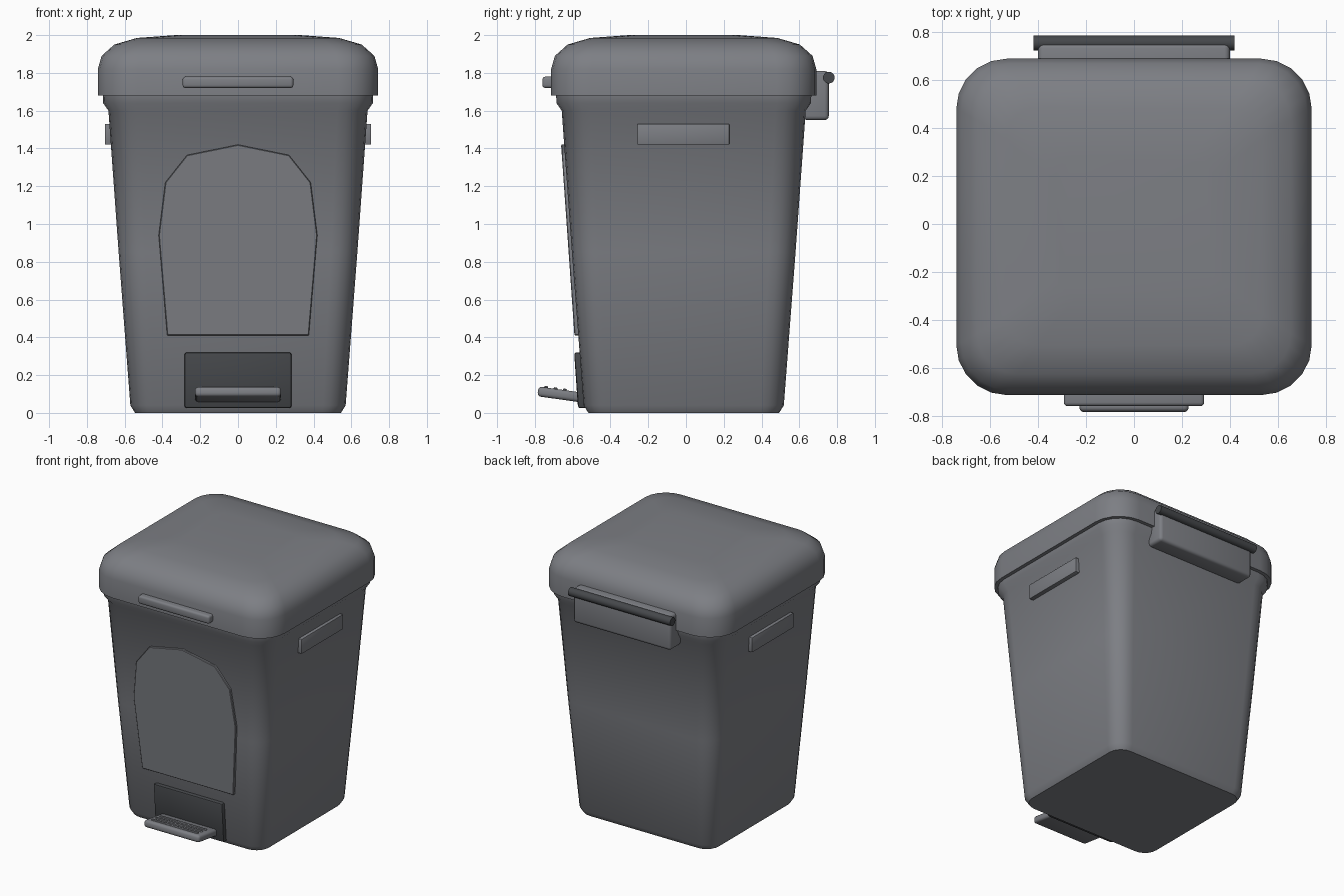
import bpy, bmesh, math
from mathutils import Matrix, Vector

cube = bpy.data.objects.get("Cube")
if cube:
    bpy.data.objects.remove(cube, do_unlink=True)

CENTRE_Y = -0.012
SLOPE = 0.07  # outward lean of the front wall


def material(name, colour):
    m = bpy.data.materials.new(name)
    m.use_nodes = True
    m.diffuse_color = (*colour, 1)
    m.node_tree.nodes["Principled BSDF"].inputs["Base Color"].default_value = (*colour, 1)
    return m


GREY = material("mid grey plastic", (0.205, 0.212, 0.232))
DARK = material("dark grey plastic", (0.06, 0.064, 0.07))


def finish(name, bm, mat, angle=40, bevel=0, segments=2):
    bmesh.ops.recalc_face_normals(bm, faces=bm.faces)
    mesh = bpy.data.meshes.new(name)
    bm.to_mesh(mesh)
    bm.free()
    mesh.materials.append(mat)
    ob = bpy.data.objects.new(name, mesh)
    bpy.context.collection.objects.link(ob)
    bpy.ops.object.select_all(action='DESELECT')
    ob.select_set(True)
    bpy.context.view_layer.objects.active = ob
    if bevel:
        mod = ob.modifiers.new("soft edges", 'BEVEL')
        mod.width = bevel
        mod.segments = segments
        bpy.ops.object.modifier_apply(modifier=mod.name)
    bpy.ops.object.shade_smooth_by_angle(angle=math.radians(angle))
    return ob


def rounded_ring(bm, half_x, z, radius, segments=5):
    """Rounded rectangle, slightly shallower than it is wide."""
    half_y = half_x - 0.04
    ring = []
    for q, (sx, sy) in enumerate([(1, 1), (-1, 1), (-1, -1), (1, -1)]):
        for i in range(segments + 1):
            a = math.pi / 2 * (q + i / segments)
            x = sx * (half_x - radius) + radius * math.cos(a)
            y = sy * (half_y - radius) + radius * math.sin(a)
            ring.append(bm.verts.new((x, y + CENTRE_Y, z)))
    return ring


def loft(name, profile, mat, angle):
    bm = bmesh.new()
    rings = [rounded_ring(bm, *p) for p in profile]
    for a, b in zip(rings, rings[1:]):
        n = len(a)
        for i in range(n):
            bm.faces.new((a[i], a[(i + 1) % n], b[(i + 1) % n], b[i]))
    bm.faces.new(rings[0])
    bm.faces.new(rings[-1])
    return finish(name, bm, mat, angle)


def box(name, low, high, mat, bevel=0.01, segments=2, transform=None):
    bm = bmesh.new()
    low, high = Vector(low), Vector(high)
    bmesh.ops.create_cube(bm, size=1, matrix=Matrix.Translation((low + high) / 2)
                          @ Matrix.Diagonal((*(high - low), 1)))
    if transform:
        bm.transform(transform)
    return finish(name, bm, mat, 40, bevel, segments)


# Tapered bin body with a flared collar (half width, height, corner radius)
loft("bin_body", [(0.545, 0, 0.10), (0.57, 0.04, 0.12), (0.632, 0.85, 0.14),
                  (0.686, 1.60, 0.16), (0.714, 1.64, 0.18), (0.716, 1.70, 0.18)], GREY, 50)

# Domed lid
loft("lid", [(0.742, 1.68, 0.21), (0.742, 1.82, 0.21), (0.722, 1.89, 0.20),
             (0.655, 1.95, 0.17), (0.535, 1.985, 0.13), (0.33, 2.0, 0.09)], GREY, 50)

# Lid lip on the front
box("lid_front_lip", (-0.293, -0.76, 1.72), (0.293, -0.66, 1.78), GREY, 0.015, 3)

# Grip plates on both sides
for name, s in (("left_grip", 1), ("right_grip", -1)):
    x = sorted((s * 0.65, s * 0.705))
    box(name, (x[0], -0.258, 1.42), (x[1], 0.23, 1.53), GREY, 0.005)

# Arched front panel following the lean of the wall
half = [(0.375, 0.41), (0.42, 0.94), (0.385, 1.22), (0.27, 1.365)]
outline = half + [(0, 1.42)] + [(-x, z) for x, z in reversed(half)]
bm = bmesh.new()
face = bm.faces.new([bm.verts.new((x, -0.562 - SLOPE * z, z)) for x, z in outline])
out = bmesh.ops.extrude_face_region(bm, geom=[face])
for v in out["geom"]:
    if isinstance(v, bmesh.types.BMVert):
        v.co.y += 0.05
finish("front_panel", bm, GREY, 30, 0.004, 1)

# Dark pedal plate, sheared to match the wall
shear = Matrix.Identity(4)
shear[1][2] = -SLOPE
box("pedal_plate", (-0.283, -0.57, 0.025), (0.283, -0.48, 0.32), DARK, 0.012, 2, shear)

# Pedal tilted up towards its free end, with tread ridges
tilt = Matrix.Translation((0, -0.67, 0.098)) @ Matrix.Rotation(math.radians(-8), 4, 'X')
box("pedal", (-0.228, -0.115, -0.026), (0.228, 0.13, 0.026), GREY, 0.018, 3, tilt)
for i in range(3):
    y = -0.075 + 0.05 * i
    box(f"pedal_ridge_{i + 1}", (-0.19, y - 0.01, 0.02), (0.19, y + 0.01, 0.034),
        GREY, 0.004, 1, tilt)

# Hinge block and rod at the back
box("hinge_block", (-0.40, 0.62, 1.55), (0.40, 0.756, 1.81), GREY, 0.022, 3)
bm = bmesh.new()
bmesh.ops.create_cone(bm, cap_ends=True, segments=20, radius1=0.031, radius2=0.031, depth=0.84,
                      matrix=Matrix.Translation((0, 0.756, 1.775))
                      @ Matrix.Rotation(math.pi / 2, 4, 'Y'))
finish("hinge_rod", bm, DARK, 40)
